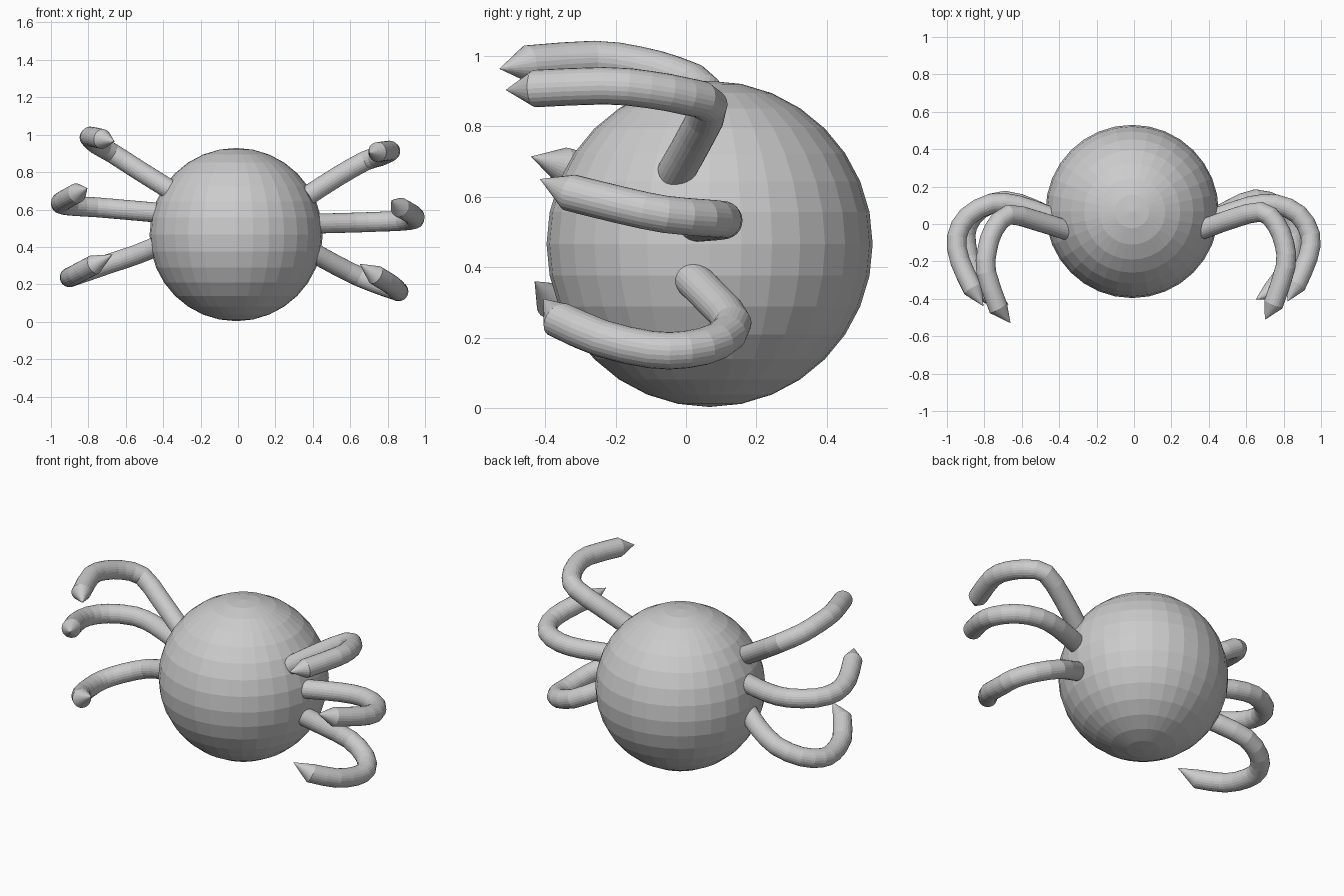
import bpy, bmesh, math
from mathutils import Vector

if "Cube" in bpy.data.objects:
    bpy.data.objects.remove(bpy.data.objects["Cube"])

grey = bpy.data.materials.new("plain grey")
grey.diffuse_color = (0.6, 0.6, 0.6, 1)
grey.use_nodes = True
grey.node_tree.nodes["Principled BSDF"].inputs["Base Color"].default_value = grey.diffuse_color
RADIUS, SIDES = 0.053, 24


def finish(bm, name):
    bmesh.ops.recalc_face_normals(bm, faces=bm.faces)
    mesh = bpy.data.meshes.new(name)
    bm.to_mesh(mesh)
    bm.free()
    mesh.materials.append(grey)
    ob = bpy.data.objects.new(name, mesh)
    bpy.context.collection.objects.link(ob)
    return ob


def spline(pts, steps=2):
    """Catmull-Rom curve through the points."""
    ext = [2 * pts[0] - pts[1]] + pts + [2 * pts[-1] - pts[-2]]
    out = []
    for a, b, c, d in zip(ext, ext[1:], ext[2:], ext[3:]):
        for k in range(steps):
            t = k / steps
            out.append(0.5 * (2 * b + (c - a) * t + (2 * a - 5 * b + 4 * c - d) * t**2
                              + (3 * b - a - 3 * c + d) * t**3))
    return out + [pts[-1]]


def leg(name, coords):
    """Round tube along a path; the last point is the tip of the cone."""
    pts = [Vector(p) for p in coords]
    pts.insert(0, pts[0] - (pts[1] - pts[0]).normalized() * 0.03)
    tip = pts.pop()
    path = spline(pts)
    bm = bmesh.new()
    side, rings = Vector((0, 0, 1)), []
    for i, p in enumerate(path):
        nxt = path[i + 1] if i + 1 < len(path) else tip
        t = (nxt - path[max(i - 1, 0)]).normalized()
        side = (side - t * side.dot(t)).normalized()
        up = t.cross(side)
        rings.append([bm.verts.new(p + RADIUS * (math.cos(a) * side + math.sin(a) * up))
                      for a in (2 * math.pi * k / SIDES for k in range(SIDES))])
    end = bm.verts.new(tip)
    bm.faces.new(rings[0])
    for k in range(SIDES):
        j = (k + 1) % SIDES
        for r, s in zip(rings, rings[1:]):
            bm.faces.new((r[k], r[j], s[j], s[k]))
        bm.faces.new((rings[-1][k], rings[-1][j], end))
    finish(bm, name)


# round body
bm = bmesh.new()
bmesh.ops.create_uvsphere(bm, u_segments=32, v_segments=16, radius=0.463)
finish(bm, "body").location = (-0.01, 0.067, 0.466)

# curled legs, three on each side
leg("right_upper_leg", [(.39, -.02, .685), (.53, .03, .775), (.68, .065, .86), (.76, 0, .885),
                        (.805, -.11, .905), (.81, -.23, .915), (.745, -.43, .907), (.70, -.512, .903)])
leg("right_middle_leg", [(.43, .03, .525), (.62, .095, .53), (.76, .105, .535), (.88, .05, .54),
                         (.943, -.06, .55), (.93, -.18, .575), (.865, -.33, .612), (.82, -.415, .65)])
leg("right_lower_leg", [(.42, .025, .36), (.52, .08, .305), (.65, .133, .24), (.78, .09, .19), (.85, 0, .166),
                        (.853, -.1, .166), (.82, -.24, .198), (.735, -.36, .25), (.65, -.405, .31)])
leg("left_upper_leg", [(-.37, -.03, .71), (-.53, .02, .81), (-.67, .05, .90), (-.75, -.03, .945),
                       (-.785, -.14, .975), (-.79, -.26, .99), (-.725, -.45, .977), (-.66, -.53, .963)])
leg("left_middle_leg", [(-.45, .04, .585), (-.62, .10, .60), (-.76, .11, .612), (-.89, .04, .62),
                        (-.947, -.07, .63), (-.93, -.2, .65), (-.86, -.35, .688), (-.805, -.44, .714)])
leg("left_lower_leg", [(-.42, .02, .41), (-.54, .08, .36), (-.69, .125, .31), (-.82, .08, .265), (-.89, -.01, .242),
                       (-.897, -.11, .238), (-.86, -.25, .257), (-.77, -.38, .305), (-.67, -.43, .36)])
